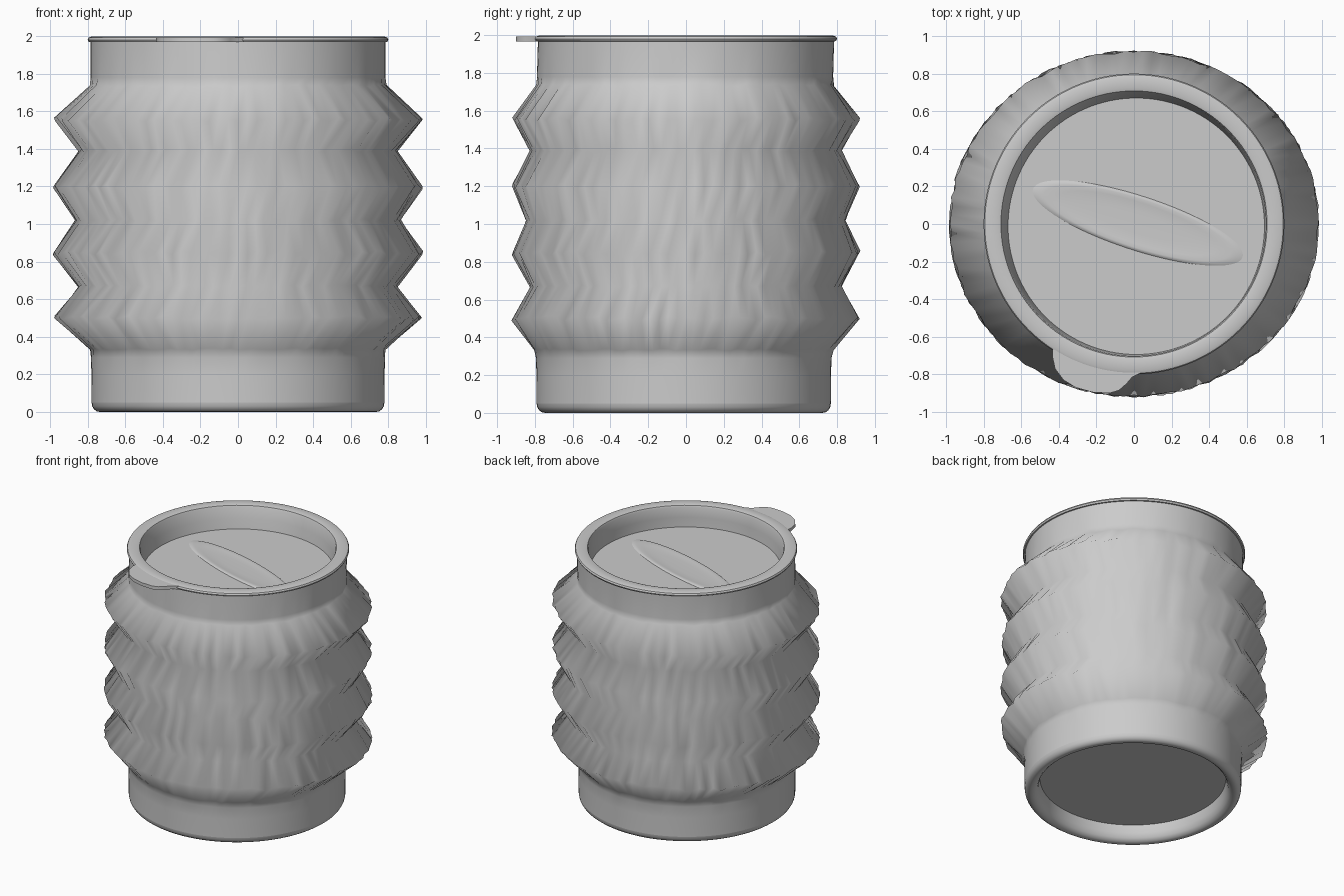
import bpy, bmesh, math, random
from mathutils import Matrix

random.seed(4)
SEG = 120
OFF = -0.012      # the cup sits slightly forward of its lid
FLOOR_Z = 1.825   # height of the sunken lid floor

cube = bpy.data.objects.get("Cube")
if cube:
    bpy.data.objects.remove(cube, do_unlink=True)

grey = bpy.data.materials.new("light grey")
grey.use_nodes = True
colour = (0.6, 0.6, 0.6, 1)
grey.diffuse_color = colour
grey.node_tree.nodes["Principled BSDF"].inputs["Base Color"].default_value = colour


def finish(name, bm, angle=None):
    """Turn a bmesh into a shaded object."""
    mesh = bpy.data.meshes.new(name)
    bm.to_mesh(mesh)
    bm.free()
    mesh.materials.append(grey)
    obj = bpy.data.objects.new(name, mesh)
    bpy.context.collection.objects.link(obj)
    bpy.ops.object.select_all(action='DESELECT')
    obj.select_set(True)
    bpy.context.view_layer.objects.active = obj
    if angle:
        bpy.ops.object.shade_smooth_by_angle(angle=math.radians(angle))
    else:
        bpy.ops.object.shade_smooth()
    return obj


def lathe(name, rings, angle=None, cap=False):
    """Join rings of (x radius, y radius, height, roughness, x offset, y offset)."""
    bm = bmesh.new()
    loops = []
    for rx, ry, z, rough, ox, oy in rings:
        loop = []
        for i in range(SEG):
            a = math.tau * i / SEG
            k = 1 + random.uniform(-rough, rough)
            dz = random.uniform(-rough, rough) * 1.5
            loop.append(bm.verts.new((ox + rx * k * math.cos(a), oy + ry * k * math.sin(a), z + dz)))
        loops.append(loop)
    for low, high in zip(loops, loops[1:]):
        for i in range(SEG):
            j = (i + 1) % SEG
            bm.faces.new((low[i], low[j], high[j], high[i]))
    if cap:
        bm.faces.new(loops[-1])
    return finish(name, bm, angle)


def circle(r, z, oy=0.0, ox=0.0):
    return (r, r, z, 0, ox, oy)


def disc(name, radius, x, y, z, flip=False):
    bm = bmesh.new()
    turn = Matrix.Rotation(math.pi if flip else 0, 4, 'X')
    bmesh.ops.create_circle(bm, cap_ends=True, segments=SEG, radius=radius,
                            matrix=Matrix.Translation((x, y, z)) @ turn)
    finish(name, bm, 30)


# Pleated outer wall: sharp ribs that swell more to the sides than front to back
wall = [circle(0.779, 0.05, OFF), circle(0.78, 0.2, OFF), circle(0.782, 0.29, OFF),
        (0.786, 0.793, 0.335, 0.004, 0, OFF)]
peaks = [0.50, 0.845, 1.20, 1.555]
valleys = [(0.845, 0.825, 0.67), (0.865, 0.845, 1.02), (0.845, 0.822, 1.39)]
for n, z in enumerate(peaks):
    wall.append((0.98, 0.917, z, 0.009, 0, 0))
    if n < len(valleys):
        rx, ry, vz = valleys[n]
        wall.append((rx, ry, vz, 0.006, 0, 0))
wall += [(0.788, 0.787, 1.735, 0.005, 0, -0.005), circle(0.784, 1.78, -0.005), circle(0.784, 1.97)]
lathe("pleated_wall", wall)

# Rounded foot ring and hollow underside
foot = [circle(0.668, 0.12, OFF), circle(0.676, 0.06, OFF), circle(0.69, 0.025, OFF),
        circle(0.71, 0.006, OFF), circle(0.735, 0, OFF)]
for step in range(1, 5):
    a = step * math.pi / 8
    foot.append(circle(0.735 + 0.044 * math.sin(a), 0.05 * (1 - math.cos(a)), OFF))
lathe("foot_ring", foot, 60)
disc("underside", 0.67, 0, OFF, 0.12, flip=True)

# Flat lid rim running into the sunken well
lathe("lid_rim", [circle(r, z) for r, z in (
    (0.77, 1.966), (0.794, 1.968), (0.80, 1.98), (0.794, 1.992), (0.78, 1.997), (0.725, 1.998),
    (0.708, 1.993), (0.702, 1.98))] + [circle(0.692, 1.9, -0.008, 0.008),
                                       circle(0.682, FLOOR_Z, -0.012, 0.012)], 40)
disc("lid_floor", 0.684, 0.012, -0.012, FLOOR_Z)

# Faint slanted oval on the lid floor, with a shallow dished middle
oval = lathe("lid_oval", [(0.59 * s, 0.145 * s, FLOOR_Z + z, 0, 0, 0) for s, z in (
    (1, -0.001), (0.95, 0.006), (0.88, 0.009), (0.75, 0.005), (0.4, 0.003))], cap=True)
oval.rotation_euler.z = math.radians(-18)
oval.location = (0.02, 0.005, 0)

# Thin pull tab at the front of the rim
outline = [(-0.43, -0.64), (-0.435, -0.70), (-0.42, -0.77), (-0.375, -0.83), (-0.31, -0.87),
           (-0.22, -0.895), (-0.13, -0.90), (-0.08, -0.885), (-0.04, -0.85), (-0.01, -0.815),
           (0.05, -0.785), (0.03, -0.74), (-0.2, -0.72)]
bm = bmesh.new()
face = bm.faces.new([bm.verts.new((x, y, 1.967)) for x, y in outline])
top = bmesh.ops.extrude_face_region(bm, geom=[face])
bmesh.ops.translate(bm, vec=(0, 0, 0.026), verts=[v for v in top["geom"] if isinstance(v, bmesh.types.BMVert)])
bmesh.ops.recalc_face_normals(bm, faces=bm.faces)
finish("pull_tab", bm, 35)
